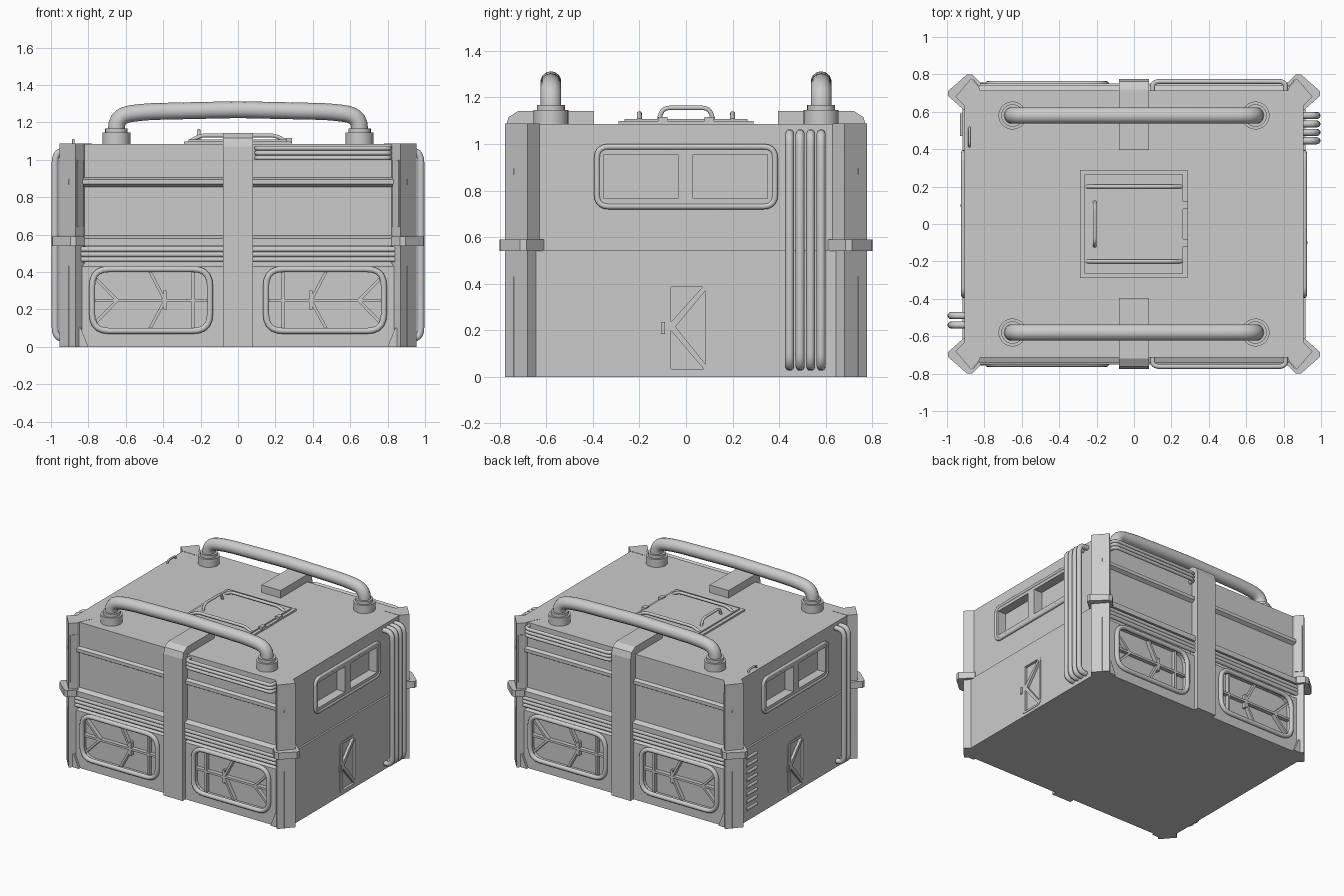
import bpy, bmesh, math
from mathutils import Vector

if "Cube" in bpy.data.objects:
    bpy.data.objects.remove(bpy.data.objects["Cube"])


def prism(name, pts, axis, a, b):
    """Extrude a 2D outline along an axis from a to b."""
    put = {'x': lambda u, v, t: (t, u, v), 'y': lambda u, v, t: (u, t, v), 'z': lambda u, v, t: (u, v, t)}[axis]
    bm = bmesh.new()
    lo = [bm.verts.new(put(u, v, a)) for u, v in pts]
    hi = [bm.verts.new(put(u, v, b)) for u, v in pts]
    bm.faces.new(lo)
    bm.faces.new(hi)
    n = len(pts)
    for i in range(n):
        bm.faces.new((lo[i], lo[(i + 1) % n], hi[(i + 1) % n], hi[i]))
    bmesh.ops.recalc_face_normals(bm, faces=bm.faces)
    me = bpy.data.meshes.new(name)
    bm.to_mesh(me)
    bm.free()
    ob = bpy.data.objects.new(name, me)
    bpy.context.collection.objects.link(ob)
    return ob


def rect(u0, u1, v0, v1):
    return [(u0, v0), (u1, v0), (u1, v1), (u0, v1)]


def fillet(pts, r, cyclic=False, n=5):
    """Round the corners of a polyline."""
    pts = [Vector(p) for p in pts]
    out = []
    for i, p in enumerate(pts):
        if not cyclic and i in (0, len(pts) - 1):
            out.append(p)
            continue
        a, b = pts[i - 1], pts[(i + 1) % len(pts)]
        a = p + (a - p).normalized() * min(r, (a - p).length * .49)
        b = p + (b - p).normalized() * min(r, (b - p).length * .49)
        for k in range(n + 1):
            t = k / n
            out.append(a * (1 - t) ** 2 + p * 2 * t * (1 - t) + b * t * t)
    return out


def activate(ob):
    bpy.ops.object.select_all(action='DESELECT')
    ob.select_set(True)
    bpy.context.view_layer.objects.active = ob


def tube(name, pts, r, bend=.04, cyclic=False, res=3):
    cu = bpy.data.curves.new(name, 'CURVE')
    cu.dimensions = '3D'
    cu.bevel_depth = r
    cu.bevel_resolution = res
    cu.use_fill_caps = not cyclic
    path = fillet(pts, bend, cyclic)
    sp = cu.splines.new('POLY')
    sp.points.add(len(path) - 1)
    for q, p in zip(sp.points, path):
        q.co = (*p, 1)
    sp.use_cyclic_u = cyclic
    ob = bpy.data.objects.new(name, cu)
    bpy.context.collection.objects.link(ob)
    activate(ob)
    bpy.ops.object.convert(target='MESH')
    bpy.ops.object.shade_smooth_by_angle(angle=math.radians(40))
    return bpy.context.object


def cylinder(name, x, y, z0, z1, r):
    pts = [(x + r * math.cos(i * math.tau / 24), y + r * math.sin(i * math.tau / 24)) for i in range(24)]
    ob = prism(name, pts, 'z', z0, z1)
    activate(ob)
    bpy.ops.object.shade_smooth_by_angle(angle=math.radians(40))


def bar(name, p, q, w, axis, a, b):
    """Flat strip between two points of a panel."""
    p, q = Vector(p), Vector(q)
    d = (q - p).normalized() * w / 2
    s = Vector((-d.y, d.x))
    return prism(name, [p + s, q + s, q - s, p - s], axis, a, b)


def cut(targets, cutter):
    for ob in targets:
        m = ob.modifiers.new('cut', 'BOOLEAN')
        m.operation, m.solver, m.object = 'DIFFERENCE', 'EXACT', cutter
        activate(ob)
        bpy.ops.object.modifier_apply(modifier='cut')
    bpy.data.objects.remove(cutter)


# Main hull: front/back section swept across the width
half = [(.74, 0), (.74, .43), (.70, .455), (.70, .54), (.75, .54), (.75, .58), (.715, .595),
        (.715, .855), (.74, .87), (.74, .895), (.715, .905), (.715, 1.085)]
hull = prism('hull', half + [(-y, z) for y, z in reversed(half)], 'x', -.905, .905)
skirts = {s: prism('lower_side_skirt', rect(-.66, .66, 0, .545), 'x', s * .88, s * .918) for s in (1, -1)}

# Front and back: windows, straps and pipes
for sy in (-1, 1):
    for sx in (-1, 1):
        win = [(sx * u, v) for u, v in rect(.15, .78, .085, .415)]
        cut([hull], prism('window_cutter', fillet(win, .09, True), 'y', sy * .70, sy * .80))
        tube('window_frame', [(u, sy * .748, v) for u, v in
                              [(sx * a, b) for a, b in rect(.15, .78, .085, .415)]], .017, .09, True)
        for p, q in [((.15, .248), (.78, .248)), ((.24, .09), (.24, .41)), ((.39, .248), (.475, .41)),
                     ((.39, .248), (.475, .09)), ((.39, .2), (.39, .30)), ((.645, .248), (.765, .37)),
                     ((.645, .248), (.765, .126))]:
            bar('window_mullion', (sx * p[0], p[1]), (sx * q[0], q[1]), .016, 'y', sy * .69, sy * .73)
    strap = [(.775, 0), (.775, 1.07), (.762, 1.115), (.72, 1.142), (.395, 1.142), (.395, 1.08), (.69, 1.08), (.69, 0)]
    prism('centre_strap', [(sy * y, z) for y, z in strap], 'x', -.08, .08)
    for z in (.467, .494, .521):
        tube('waist_pipe', [(-.84, sy * .735, z), (.84, sy * .735, z)], .015)
    for z in (1.01, 1.036, 1.062):
        tube('upper_pipe', [(.1, sy * .71, z), (.1, sy * .762, z), (.81, sy * .762, z), (.81, sy * .71, z)], .013)

# Corner posts, clamps, pads and feet
post = [(.78, .63), (.905, .63), (.955, .68), (.87, .778), (.83, .735), (.80, .66)]
clamp = [(.86, .61), (.91, .61), (.995, .685), (.993, .712), (.895, .798), (.865, .8), (.82, .755), (.82, .70)]
pad = [(.845, .71), (.826, .735), (.857, .773), (.875, .765)]
for sx in (-1, 1):
    for sy in (-1, 1):
        def flip(pts):
            return [(sx * x, sy * y) for x, y in pts]
        prism('corner_post', flip(post), 'z', 0, 1.087)
        prism('corner_clamp', flip(clamp), 'z', .54, .59)
        prism('post_pad', flip(pad), 'z', .64, 1.0)
        prism('post_foot', [(sx * x, z) for x, z in [(.80, 0), (.87, 0), (.87, .1), (.84, .1)]],
              'y', sy * .70, sy * .757)

# Sides: windows, door, vertical pipes (the left side is the right one turned half round)
for s in (1, -1):
    for u0, u1 in ((-.355, -.035), (.03, .35)):
        cut([hull], prism('window_cutter', rect(u0, u1, .765, .955), 'x', s * .85, s * 1.0))
    frame = prism('side_window_frame', fillet(rect(-.385, .385, .73, .99), .04, True), 'x', s * .89, s * .918)
    for u0, u1 in ((-.355, -.035), (.03, .35)):
        cut([frame], prism('window_cutter', rect(u0, u1, .765, .955), 'x', s * .85, s * 1.0))
    tube('side_window_trim', [(s * .912, u, v) for u, v in rect(-.382, .382, .732, .988)], .013, .05, True)
    door = fillet(rect(-.1, .1, .02, .405), .04, True)
    cut([hull, skirts[s]], prism('door_cutter', door, 'x', s * .895, s * 1.0))
    rim = prism('door_panel', door, 'x', s * .89, s * .921)
    k = s
    for tri in ([(-.065, .385), (.07, .385), (-.065, .235)], [(-.065, .20), (.075, .035), (-.065, .035)],
                [(.083, .37), (.083, .055), (-.045, .215)]):
        cut([rim], prism('pane_cutter', [(k * u, v) for u, v in tri], 'x', s * .902, s * 1.0))
    prism('door_latch', rect(k * -.108, k * -.09, .185, .235), 'x', s * .90, s * .928)
    for y in ((.445, .49, .535, .58) if s > 0 else (-.49, -.54)):
        tube('vertical_pipe', [(s * .89, y, .045), (s * .978, y, .045), (s * .978, y, 1.045), (s * .89, y, 1.045)],
             .019, .06)

# Vent louvres on the left side
for i in range(8):
    z = .09 + i * .055
    tube('vent_louvre', [(-.918, .47, z), (-.918, .59, z)], .012)

# Roof: lifting rails on sockets
for y in (-.58, .58):
    rail = [(-.65, y, 1.1), (-.65, y, 1.235), (-.5, y, 1.257), (0, y, 1.268), (.5, y, 1.257), (.65, y, 1.235),
            (.65, y, 1.1)]
    tube('lifting_rail', rail, .045, .075, res=5)
    for x in (-.65, .65):
        cylinder('rail_socket', x, y, 1.08, 1.145, .075)
        cylinder('rail_collar', x, y, 1.145, 1.168, .06)

# Roof hatch with handle, grab bars and hinges
prism('hatch_frame', rect(-.29, .285, -.29, .29), 'z', 1.08, 1.098)
prism('hatch_lid', rect(-.265, .262, -.265, .265), 'z', 1.09, 1.108)
tube('hatch_handle', [(-.21, -.118, 1.1), (-.21, -.1, 1.155), (-.21, .1, 1.155), (-.21, .118, 1.1)], .01, .03)
for y in (-.2, .2):
    tube('hatch_grab_bar', [(-.255, y, 1.1), (-.2, y, 1.13), (.2, y, 1.13), (.255, y, 1.1)], .011, .03)
for y in (-.1, .1):
    prism('hatch_hinge', rect(.255, .288, y - .02, y + .02), 'z', 1.09, 1.116)

# Small roof rail at the left edge
tube('edge_rail', [(-.88, .415, 1.08), (-.88, .425, 1.105), (-.88, .505, 1.105), (-.88, .515, 1.08)], .007, .015)
